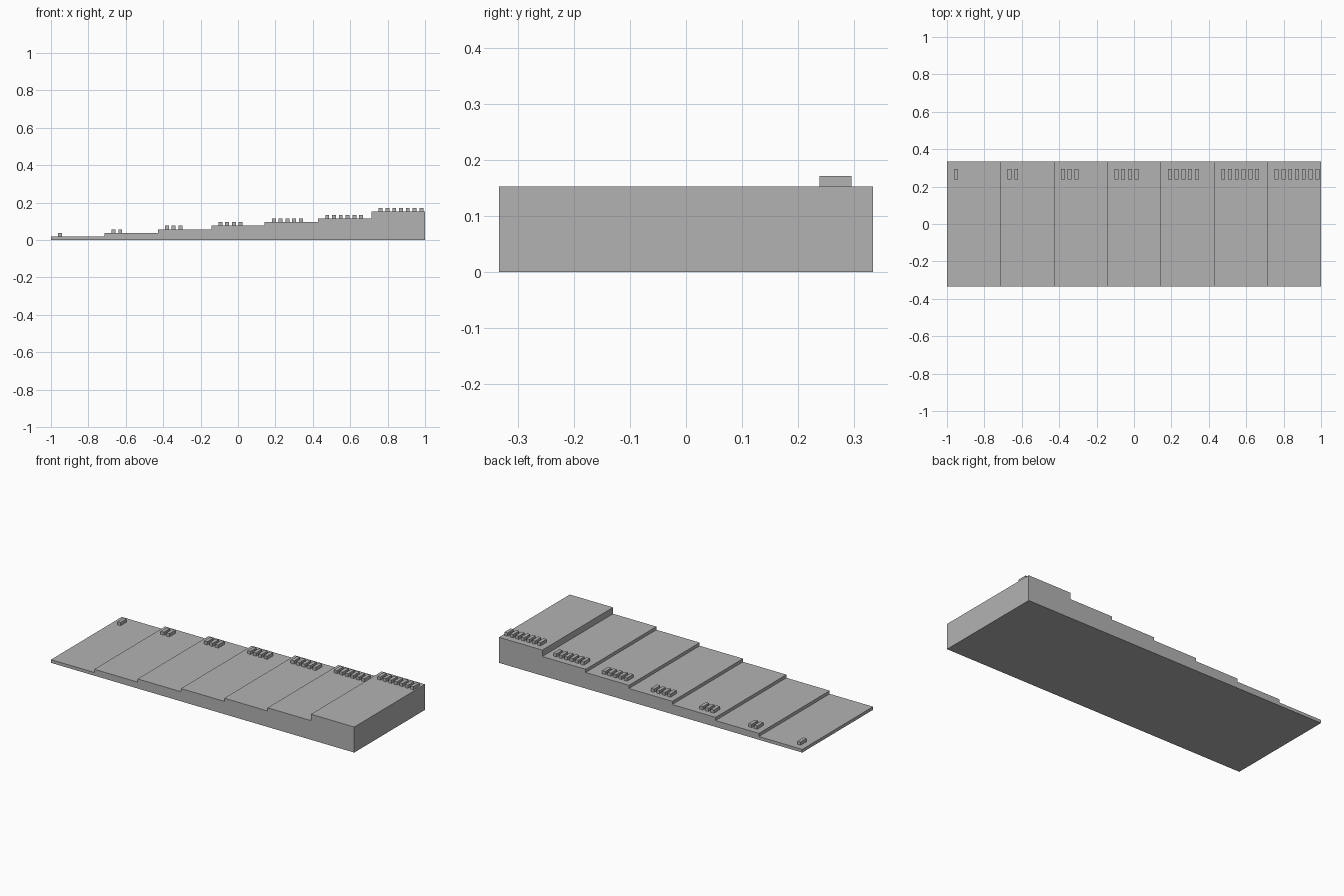
import bpy
import bmesh

if "Cube" in bpy.data.objects:
    bpy.data.objects.remove(bpy.data.objects["Cube"], do_unlink=True)

U = 2 / 105            # one design unit
STEP_W = 15 * U        # width of one step
HALF_D = 17.5 * U      # half depth
LEVELS = [1, 2, 3, 4, 5, 6, 8]

# Plain grey material
grey = bpy.data.materials.new("plain_grey")
grey.use_nodes = True
colour = (0.45, 0.45, 0.45, 1)
grey.diffuse_color = colour
grey.node_tree.nodes["Principled BSDF"].inputs["Base Color"].default_value = colour


def finish(name, bm):
    bmesh.ops.recalc_face_normals(bm, faces=bm.faces[:])
    mesh = bpy.data.meshes.new(name)
    bm.to_mesh(mesh)
    bm.free()
    mesh.materials.append(grey)
    obj = bpy.data.objects.new(name, mesh)
    bpy.context.scene.collection.objects.link(obj)
    return obj


# Stepped body: staircase profile extruded front to back
profile = [(1, 0), (-1, 0)]
for i, level in enumerate(LEVELS):
    left = -1 + i * STEP_W
    profile += [(left, level * U), (left + STEP_W, level * U)]
bm = bmesh.new()
face = bm.faces.new([bm.verts.new((x, -HALF_D, z)) for x, z in profile])
extruded = bmesh.ops.extrude_face_region(bm, geom=[face])
verts = [g for g in extruded["geom"] if isinstance(g, bmesh.types.BMVert)]
bmesh.ops.translate(bm, verts=verts, vec=(0, 2 * HALF_D, 0))
finish("stepped_body", bm)

# Counting pegs: each step carries as many as its number
PEG_W, PEG_D, PEG_H = 1.1 * U, 3 * U, U
for i, level in enumerate(LEVELS):
    bm = bmesh.new()
    for k in range(i + 1):
        x = -1 + i * STEP_W + (2 + 1.9 * k) * U + PEG_W / 2
        peg = bmesh.ops.create_cube(bm, size=1)["verts"]
        bmesh.ops.scale(bm, verts=peg, vec=(PEG_W, PEG_D, PEG_H))
        bmesh.ops.translate(bm, verts=peg, vec=(x, 14 * U, (level + 0.5) * U))
    finish(f"counting_pegs_{i + 1}", bm)
